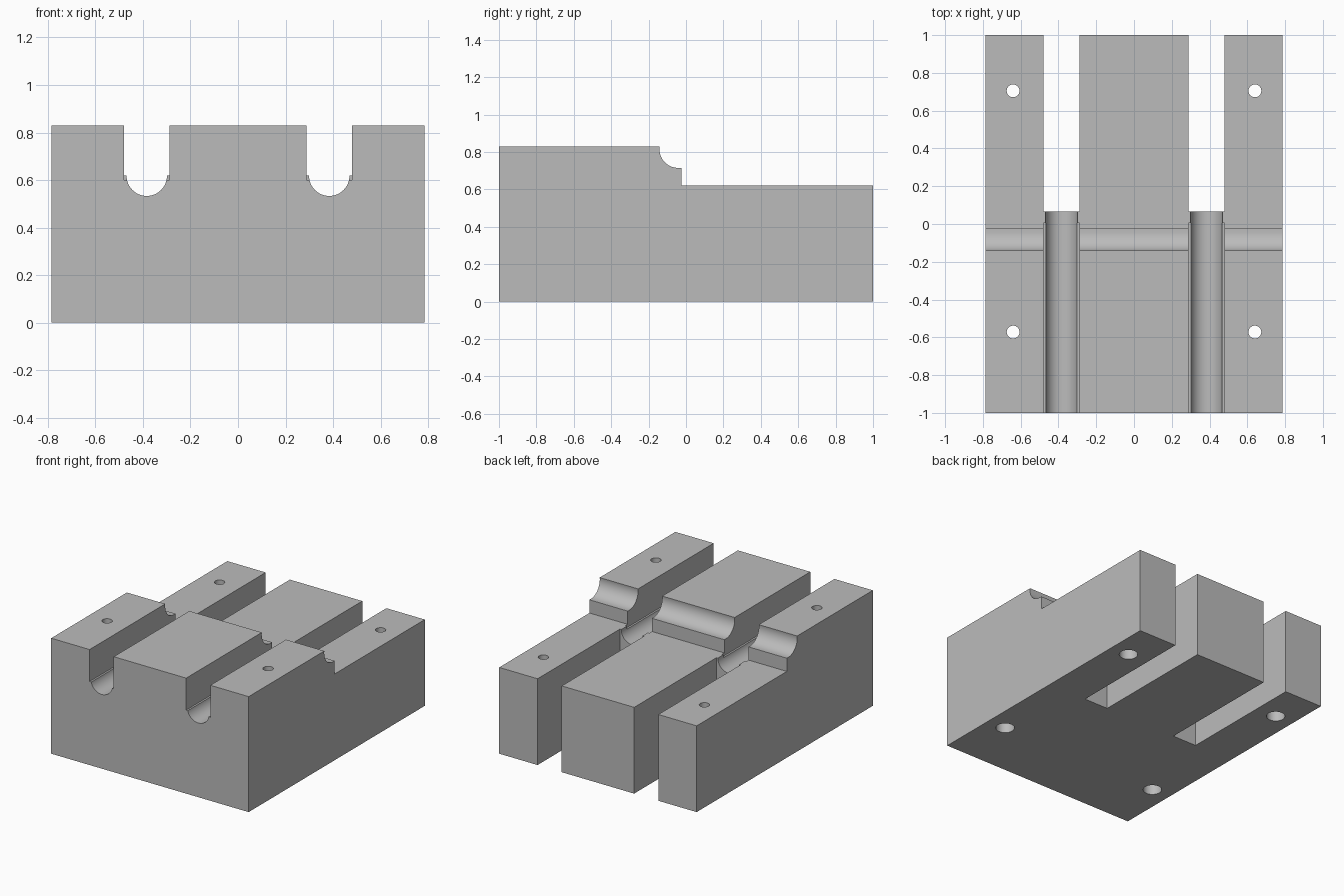
import bpy
import bmesh
from math import cos, sin, pi, radians
from mathutils import Matrix, Vector

cube = bpy.data.objects.get("Cube")
if cube:
    bpy.data.objects.remove(cube, do_unlink=True)

HALF_W, TOP, STEP = 0.785, 0.83, 0.62
SLOT_X, SLOT_HALF = 0.384, 0.096

grey = bpy.data.materials.new("plain grey")
grey.use_nodes = True
grey.diffuse_color = (0.5, 0.5, 0.5, 1)
grey.node_tree.nodes["Principled BSDF"].inputs["Base Color"].default_value = (0.5, 0.5, 0.5, 1)


def make_object(name, bm):
    bmesh.ops.recalc_face_normals(bm, faces=bm.faces)
    mesh = bpy.data.meshes.new(name)
    bm.to_mesh(mesh)
    bm.free()
    mesh.materials.append(grey)
    obj = bpy.data.objects.new(name, mesh)
    bpy.context.collection.objects.link(obj)
    return obj


def box(name, low, high):
    low, high = Vector(low), Vector(high)
    bm = bmesh.new()
    matrix = Matrix.Translation((low + high) / 2) @ Matrix.Diagonal((*(high - low), 1))
    bmesh.ops.create_cube(bm, size=1, matrix=matrix)
    return make_object(name, bm)


def rod(name, start, end, radius, sides=48):
    start, end = Vector(start), Vector(end)
    axis = end - start
    bm = bmesh.new()
    matrix = Matrix.Translation((start + end) / 2) @ axis.to_track_quat('Z', 'Y').to_matrix().to_4x4()
    bmesh.ops.create_cone(bm, cap_ends=True, segments=sides, radius1=radius,
                          radius2=radius, depth=axis.length, matrix=matrix)
    return make_object(name, bm)


def cut(body, cutter):
    cutter.hide_render = True
    mod = body.modifiers.new("cut", 'BOOLEAN')
    mod.operation = 'DIFFERENCE'
    mod.solver = 'EXACT'
    mod.object = cutter
    bpy.context.view_layer.objects.active = body
    bpy.ops.object.modifier_apply(modifier=mod.name)
    bpy.data.objects.remove(cutter, do_unlink=True)


# Stepped block with a concave groove across the step
arc_y, arc_z, arc_r, steps = -0.042, 0.815, 0.1, 20
first, last = pi - 0.15, 1.5 * pi
arc = []
for i in range(steps + 1):
    a = first + (last - first) * i / steps
    arc.append((arc_y + arc_r * cos(a), arc_z + arc_r * sin(a)))
arc[0] = (arc[0][0], TOP)
profile = [(-1, 0), (-1, TOP), *arc, (-0.024, arc_z - arc_r), (-0.024, STEP), (1, STEP), (1, 0)]

bm = bmesh.new()
side = bm.faces.new([bm.verts.new((-HALF_W, y, z)) for y, z in profile])
grown = bmesh.ops.extrude_face_region(bm, geom=[side])["geom"]
bmesh.ops.translate(bm, vec=(2 * HALF_W, 0, 0),
                    verts=[v for v in grown if isinstance(v, bmesh.types.BMVert)])
block = make_object("machined_block", bm)

for s in (-1, 1):
    x = s * SLOT_X
    # Open slot at the back, wide channel at the front, round channel floor
    cut(block, box("back_slot", (x - SLOT_HALF, 0.065, -0.1), (x + SLOT_HALF, 1.1, 1)))
    cut(block, box("front_channel", (x - SLOT_HALF, -1.1, 0.6), (x + SLOT_HALF, 0.004, 1)))
    cut(block, rod("round_channel", (x, -1.2, 0.618), (x, 0.3, 0.618), 0.085))
    # Bolt holes, wider at the underside
    for y in (-0.572, 0.705):
        hx = s * 0.64
        cut(block, rod("bolt_hole", (hx, y, -0.1), (hx, y, 1), 0.034, 32))
        cut(block, rod("counterbore", (hx, y, -0.1), (hx, y, 0.3), 0.062, 32))

bpy.ops.object.select_all(action='DESELECT')
block.select_set(True)
bpy.context.view_layer.objects.active = block
bpy.ops.object.shade_smooth_by_angle(angle=radians(25))
